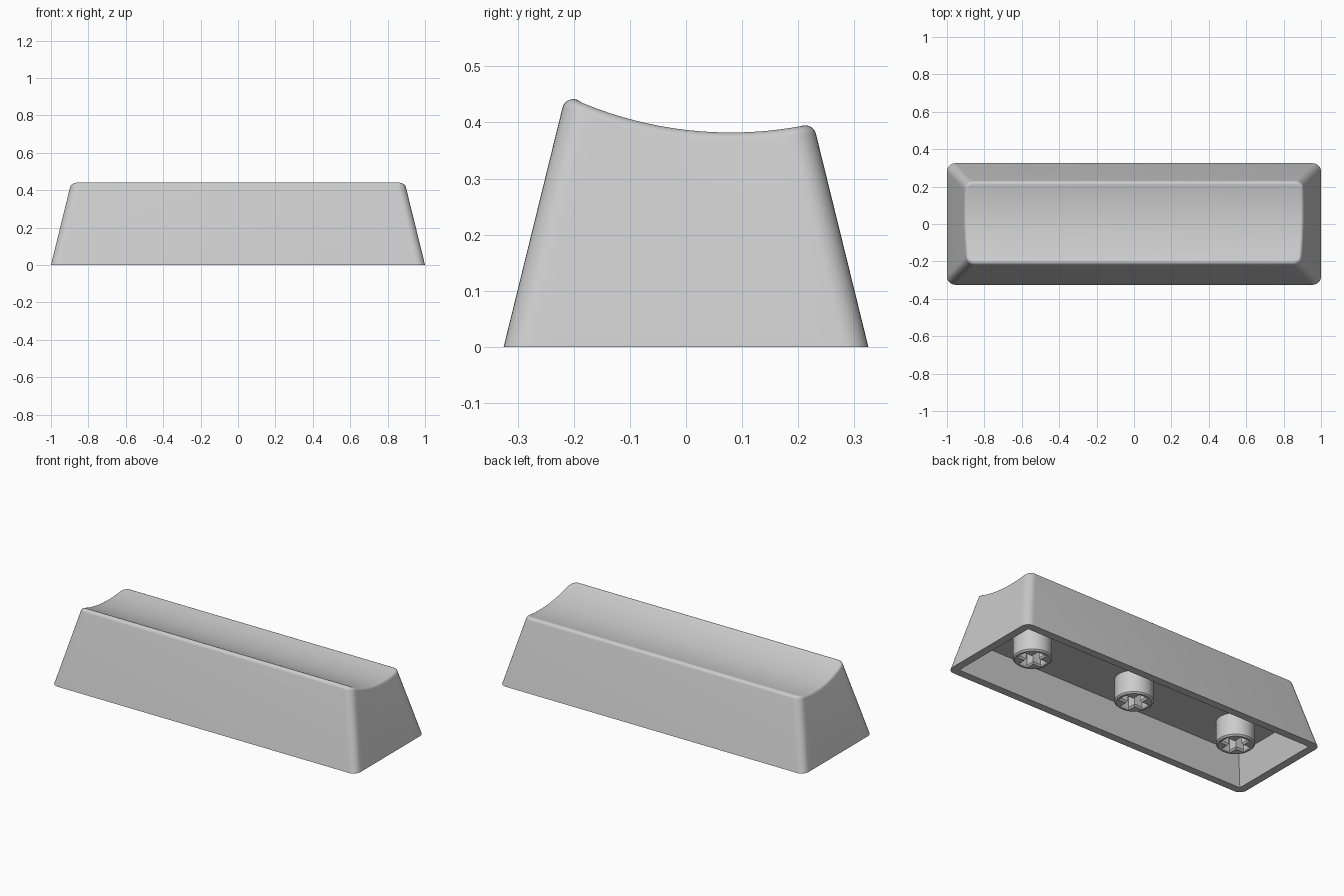
import bpy, bmesh, math
from mathutils import Vector

if "Cube" in bpy.data.objects:
    bpy.data.objects.remove(bpy.data.objects["Cube"])

HALF_X, HALF_Y, LEAN = 1.0, 0.325, 0.246
CORNER, FILLET, WALL, CEILING = 0.045, 0.02, 0.046, 0.17
DISH_Y, DISH_Z, DISH_R = 0.08, 1.052, 0.67
STEM_R, STEM_Z, STEM_GAP = 0.102, 0.035, 0.69

grey = bpy.data.materials.new("light grey plastic")
grey.use_nodes = True
colour = (0.6, 0.6, 0.6, 1)
grey.diffuse_color = colour
grey.node_tree.nodes["Principled BSDF"].inputs["Base Color"].default_value = colour


def finish(bm, name, angle=30):
    bmesh.ops.remove_doubles(bm, verts=bm.verts, dist=1e-5)
    bmesh.ops.recalc_face_normals(bm, faces=bm.faces)
    mesh = bpy.data.meshes.new(name)
    bm.to_mesh(mesh)
    bm.free()
    mesh.materials.append(grey)
    obj = bpy.data.objects.new(name, mesh)
    bpy.context.collection.objects.link(obj)
    bpy.ops.object.select_all(action='DESELECT')
    bpy.context.view_layer.objects.active = obj
    obj.select_set(True)
    bpy.ops.object.shade_smooth_by_angle(angle=math.radians(angle))
    return obj


def bridge(bm, a, b):
    n = len(a)
    for i in range(n):
        j = (i + 1) % n
        bm.faces.new((a[i], a[j], b[j], b[i]))


# Perimeter of a rounded rectangle: core position (-1..1 each way) and outward direction
ARC, SIDE = 8, 16
quarter = [(1, 2 * k / SIDE - 1, 0) for k in range(1, SIDE)]
quarter += [(1, 1, math.pi / 2 * k / ARC) for k in range(ARC + 1)]
right_half = [(1, -1, math.pi / 2 * (k / ARC - 1)) for k in range(ARC + 1)] + quarter
right_half = [(u, v, math.cos(t), math.sin(t)) for u, v, t in right_half]
perimeter = right_half + [(-u, v, -nx, ny) for u, v, nx, ny in reversed(right_half)]


def place(p, z_core, radius, z, inset=0, corner=CORNER):
    u, v, nx, ny = p
    shrink = LEAN * z_core + inset + corner
    return Vector((u * (HALF_X - shrink) + nx * radius,
                   v * (HALF_Y - shrink) + ny * radius, z))


def dish(y):
    return DISH_Z - math.sqrt(DISH_R ** 2 - (y - DISH_Y) ** 2)


def fillet_point(p, t):
    """Point on the rounded top edge, from the wall (t=0) to the dish (t=1)."""
    ny = p[3]
    lean = math.atan(LEAN)
    back = FILLET / math.cos(lean)
    zc = 0.38
    for _ in range(6):
        yc = place(p, zc, CORNER - back, 0).y
        slope = (yc - DISH_Y) / (DISH_Z - dish(yc))
        zc = dish(yc) - FILLET * math.sqrt(1 + slope ** 2)
    end = math.pi / 2 + math.atan(slope * ny)
    a = lean + (end - lean) * t
    return place(p, zc, CORNER - back + FILLET * math.cos(a), zc + FILLET * math.sin(a))


# Hollow cap shell
bm = bmesh.new()
def ring(points):
    return [bm.verts.new(q) for q in points]

STEPS = 8
loops = [ring(place(p, CEILING, 0, CEILING, WALL, 0) for p in perimeter),
         ring(place(p, 0, 0, 0, WALL, 0) for p in perimeter),
         ring(place(p, 0, CORNER, 0) for p in perimeter)]
loops += [ring(fillet_point(p, k / STEPS) for p in perimeter) for k in range(STEPS + 1)]
for a, b in zip(loops, loops[1:]):
    bridge(bm, a, b)
# Scooped top and flat ceiling, as strips between mirrored sides
for loop in (loops[-1], loops[0]):
    n = len(loop)
    for i in range(n // 2 - 1):
        bm.faces.new((loop[i], loop[i + 1], loop[n - 2 - i], loop[n - 1 - i]))
bmesh.ops.dissolve_degenerate(bm, dist=1e-5, edges=bm.edges)
finish(bm, "cap_shell")


# Mounting stems: chamfered tubes with a cross-shaped socket
def cross(length, width, z):
    pts = []
    for k in range(4):
        c, s = math.cos(k * math.pi / 2), math.sin(k * math.pi / 2)
        for x, y in ((length, -width), (length, width), (width, width)):
            pts.append((c * x - s * y, s * x + c * y, z))
    return pts


def circle(r, z, n=48):
    return [(r * math.cos(2 * math.pi * k / n), r * math.sin(2 * math.pi * k / n), z)
            for k in range(n)]


for side, name in ((-1, "right_stem"), (0, "middle_stem"), (1, "left_stem")):
    bm = bmesh.new()
    outer = [ring(circle(STEM_R, CEILING)), ring(circle(STEM_R, STEM_Z + 0.008)),
             ring(circle(STEM_R - 0.008, STEM_Z))]
    inner = [ring(cross(0.08, 0.03, STEM_Z)), ring(cross(0.074, 0.023, STEM_Z + 0.01)),
             ring(cross(0.074, 0.023, CEILING))]
    for group in (outer, inner):
        for a, b in zip(group, group[1:]):
            bridge(bm, a, b)
    rim = [bm.edges.get((l[i - 1], l[i])) for l in (outer[-1], inner[0]) for i in range(len(l))]
    bmesh.ops.triangle_fill(bm, edges=rim, use_beauty=True, normal=(0, 0, -1))
    stem = finish(bm, name)
    stem.location.x = side * STEM_GAP
